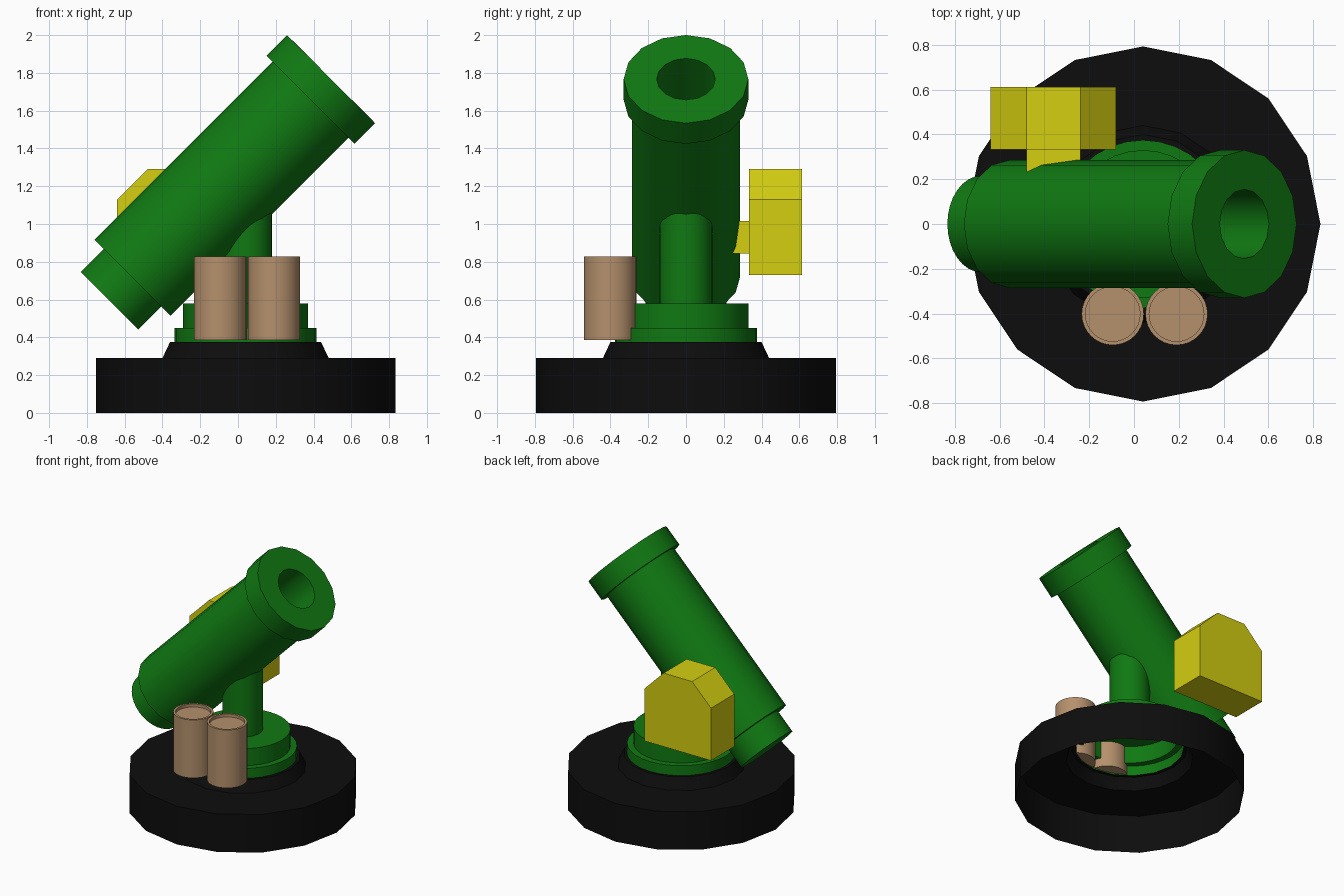
import bpy, bmesh, math
from mathutils import Matrix, Vector

if "Cube" in bpy.data.objects:
    bpy.data.objects.remove(bpy.data.objects["Cube"])


def material(name, rgb):
    m = bpy.data.materials.new(name)
    m.diffuse_color = (*rgb, 1)
    m.use_nodes = True
    m.node_tree.nodes["Principled BSDF"].inputs["Base Color"].default_value = m.diffuse_color
    return m


BLACK = material("black", (0.004, 0.004, 0.004))
GREEN = material("green", (0.005, 0.19, 0.006))
YELLOW = material("yellow", (0.66, 0.62, 0.005))
BROWN = material("tan brown", (0.46, 0.28, 0.15))


def finish(name, bm, mat, matrix):
    bmesh.ops.recalc_face_normals(bm, faces=bm.faces)
    mesh = bpy.data.meshes.new(name)
    bm.to_mesh(mesh)
    bm.free()
    mesh.materials.append(mat)
    ob = bpy.data.objects.new(name, mesh)
    bpy.context.collection.objects.link(ob)
    ob.matrix_world = matrix
    bpy.ops.object.select_all(action='DESELECT')
    ob.select_set(True)
    bpy.context.view_layer.objects.active = ob
    bpy.ops.object.shade_smooth_by_angle(angle=math.radians(30))
    return ob


def lathe(name, profile, sides, mat, matrix):
    """Spin (radius, height) points round local z; radius 0 closes an end."""
    bm = bmesh.new()
    rings = []
    for r, z in profile:
        n = sides if r > 0 else 1
        rings.append([bm.verts.new((r * math.cos(2 * math.pi * i / sides),
                                    r * math.sin(2 * math.pi * i / sides), z)) for i in range(n)])
    for a, b in zip(rings, rings[1:]):
        for i in range(sides):
            j = (i + 1) % sides
            quad = [a[i % len(a)], a[j % len(a)], b[j % len(b)], b[i % len(b)]]
            bm.faces.new(list(dict.fromkeys(quad)))
    return finish(name, bm, mat, matrix)


def prism(name, outline, y0, y1, mat):
    """Extrude an (x, z) outline from y0 to y1."""
    bm = bmesh.new()
    face = bm.faces.new([bm.verts.new((x, y0, z)) for x, z in outline])
    ext = bmesh.ops.extrude_face_region(bm, geom=[face], use_keep_orig=True)
    moved = [v for v in ext["geom"] if isinstance(v, bmesh.types.BMVert)]
    bmesh.ops.translate(bm, verts=moved, vec=(0, y1 - y0, 0))
    return finish(name, bm, mat, Matrix())


CX = 0.04
centre = Matrix.Translation((CX, 0, 0))

# Hollow base shell, open underneath
lathe("base", [(0.793, 0), (0.793, 0.29), (0.44, 0.29), (0.40, 0.375), (0.375, 0.375)],
      16, BLACK, centre)

# Stepped pedestal (open underneath) and post
lathe("pedestal", [(0.375, 0.375), (0.375, 0.45), (0.33, 0.45), (0.33, 0.58), (0, 0.58)],
      32, GREEN, centre)
lathe("post", [(0.14, 0.575), (0.14, 1.12), (0, 1.12)], 32, GREEN, centre)

# Barrel group, tilted 45 degrees; local z = 0 at the muzzle
tilt = Matrix.Translation((0.493, 0, 1.767)) @ Matrix.Rotation(math.radians(45), 4, 'Y')
lathe("muzzle_collar_and_bore", [(0.285, -0.155), (0.33, -0.155), (0.33, 0), (0.155, 0),
                                 (0.155, -0.55), (0, -0.55)], 16, GREEN, tilt)
lathe("barrel", [(0.285, -0.15), (0.285, -1.487), (0, -1.487)], 16, GREEN, tilt)
lathe("breech", [(0.216, -1.48), (0.216, -1.66), (0, -1.66)], 32, GREEN, tilt)

# Two canisters with recessed lids
for side, x in (("left", -0.095), ("right", 0.19)):
    lathe("canister_" + side, [(0, 0.385), (0.139, 0.385), (0.139, 0.827), (0.122, 0.827),
                               (0.122, 0.805), (0, 0.805)],
          32, BROWN, Matrix.Translation((x, -0.402, 0)))

# Side box with chamfered top, and its bracket to the barrel
prism("side_box", [(-0.64, 0.73), (-0.64, 1.13), (-0.48, 1.29), (-0.24, 1.29),
                   (-0.08, 1.13), (-0.08, 0.73)], 0.333, 0.613, YELLOW)
prism("box_bracket", [(-0.48, 0.845), (-0.48, 1.015), (-0.24, 1.015), (-0.24, 0.845)],
      0.20, 0.335, YELLOW)
